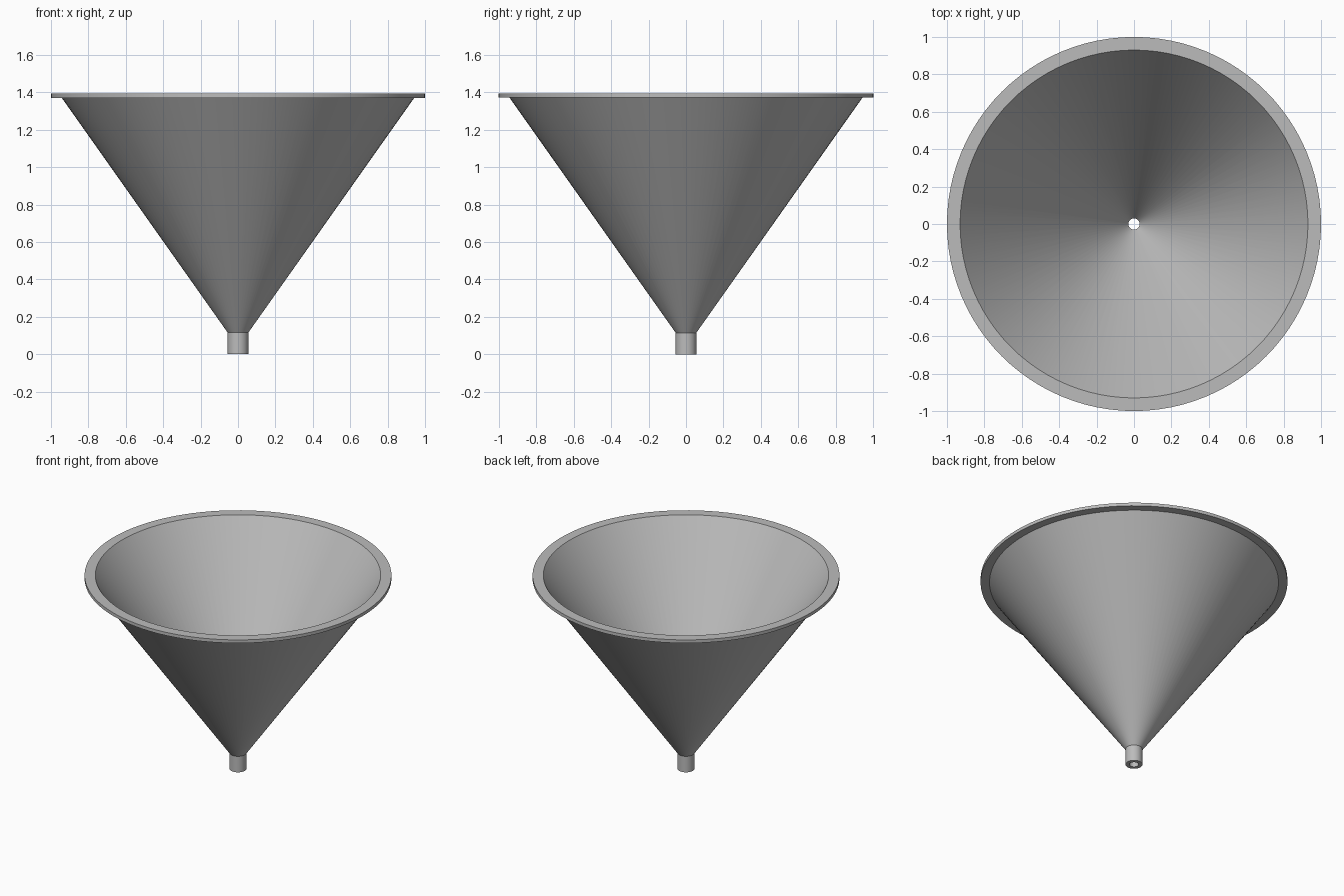
import bpy
import bmesh
import math

cube = bpy.data.objects.get("Cube")
if cube:
    bpy.data.objects.remove(cube, do_unlink=True)

SEGMENTS = 96

# Single grey plastic
grey = bpy.data.materials.new("plain_grey")
grey.use_nodes = True
colour = (0.5, 0.5, 0.5, 1)
grey.diffuse_color = colour
grey.node_tree.nodes["Principled BSDF"].inputs["Base Color"].default_value = colour


def lathe(name, profile):
    """Turn a closed (radius, height) profile around the z axis."""
    bm = bmesh.new()
    verts = [bm.verts.new((r, 0, z)) for r, z in profile]
    edges = [bm.edges.new((a, b)) for a, b in zip(verts, verts[1:] + verts[:1])]
    bmesh.ops.spin(bm, geom=verts + edges, cent=(0, 0, 0), axis=(0, 0, 1),
                   angle=2 * math.pi, steps=SEGMENTS, use_merge=True)
    bmesh.ops.remove_doubles(bm, verts=bm.verts[:], dist=0.0001)
    bmesh.ops.recalc_face_normals(bm, faces=bm.faces[:])
    mesh = bpy.data.meshes.new(name)
    bm.to_mesh(mesh)
    bm.free()
    mesh.materials.append(grey)
    obj = bpy.data.objects.new(name, mesh)
    bpy.context.collection.objects.link(obj)
    bpy.ops.object.select_all(action="DESELECT")
    obj.select_set(True)
    bpy.context.view_layer.objects.active = obj
    bpy.ops.object.shade_smooth_by_angle(angle=math.radians(25))
    return obj


# One hollow body: spout, cone wall and flat rim
lathe("funnel", [
    (0.03, 0), (0.055, 0), (0.055, 0.115),      # spout outside
    (0.942, 1.37), (1, 1.37), (1, 1.393),       # cone outside and rim
    (0.93, 1.393), (0.03, 0.115),               # cone inside
])
